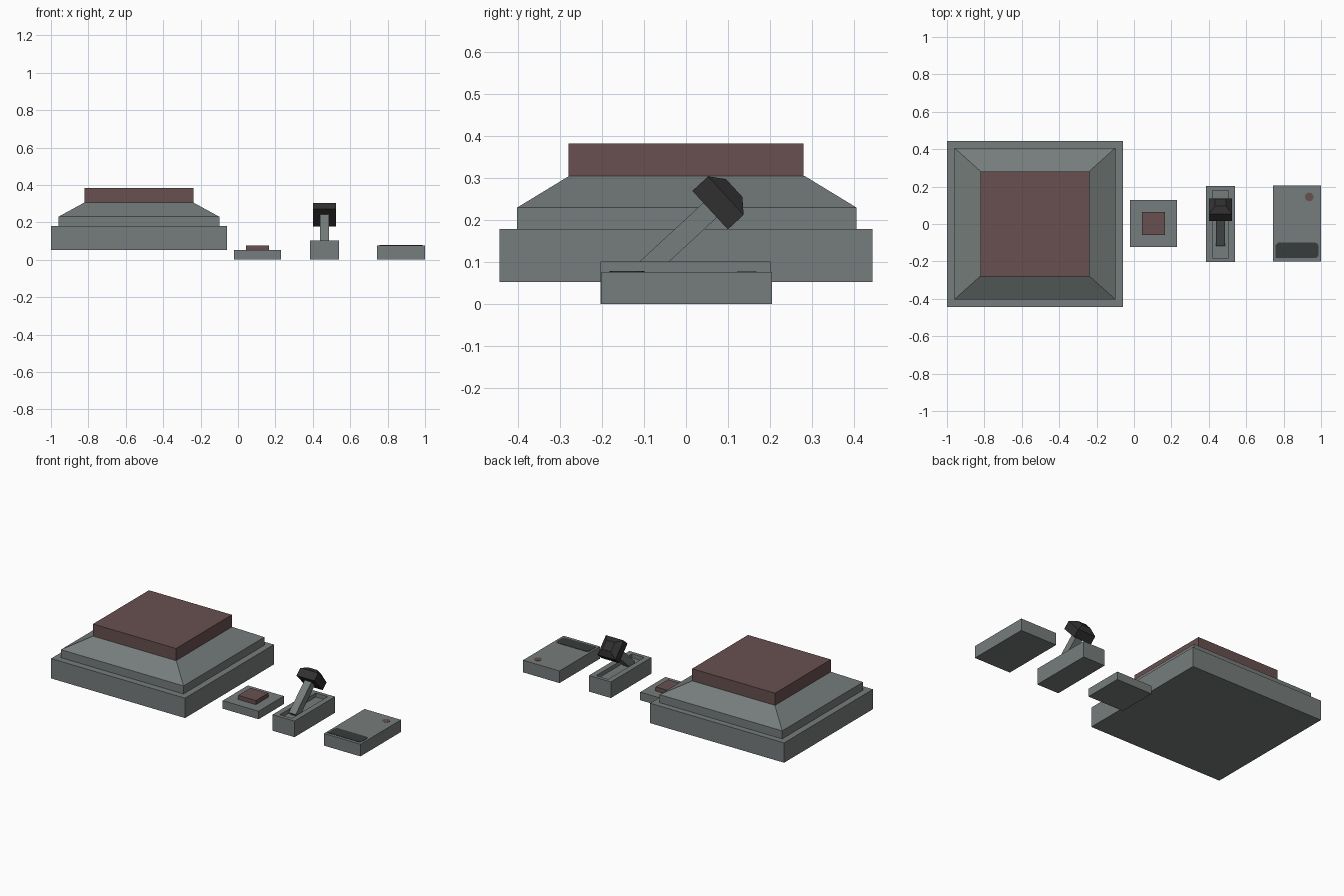
import bpy, bmesh, math
from mathutils import Matrix, Vector

if "Cube" in bpy.data.objects:
    bpy.data.objects.remove(bpy.data.objects["Cube"])


def material(name, rgb):
    m = bpy.data.materials.new(name)
    m.diffuse_color = (*rgb, 1)
    m.use_nodes = True
    m.node_tree.nodes["Principled BSDF"].inputs["Base Color"].default_value = m.diffuse_color
    return m


GREY = material("metal grey", (0.180, 0.205, 0.200))
RED = material("dull red", (0.140, 0.080, 0.080))
BLACK = material("knob black", (0.030, 0.030, 0.030))
DARK = material("slot dark grey", (0.040, 0.045, 0.045))


def finish(name, bm, mat):
    bmesh.ops.recalc_face_normals(bm, faces=bm.faces)
    me = bpy.data.meshes.new(name)
    bm.to_mesh(me)
    bm.free()
    me.materials.append(mat)
    ob = bpy.data.objects.new(name, me)
    bpy.context.collection.objects.link(ob)
    return ob


def stack(name, mat, cx, cy, levels, matrix=None):
    """Closed loft of rectangles: levels are (half x, half y, z)."""
    bm = bmesh.new()
    rings = [[bm.verts.new((cx + sx * hx, cy + sy * hy, z))
              for sx, sy in ((-1, -1), (1, -1), (1, 1), (-1, 1))]
             for hx, hy, z in levels]
    for a, b in zip(rings, rings[1:]):
        for i in range(4):
            j = (i + 1) % 4
            bm.faces.new((a[i], a[j], b[j], b[i]))
    bm.faces.new(rings[0])
    bm.faces.new(rings[-1])
    if matrix:
        bm.transform(matrix)
    return finish(name, bm, mat)


def plate(name, mat, outline, z0, z1):
    """Thin flat plate extruded from an outline."""
    bm = bmesh.new()
    f = bm.faces.new([bm.verts.new((x, y, z0)) for x, y in outline])
    r = bmesh.ops.extrude_face_region(bm, geom=[f])
    top = [v for v in r["geom"] if isinstance(v, bmesh.types.BMVert)]
    bmesh.ops.translate(bm, verts=top, vec=(0, 0, z1 - z0))
    return finish(name, bm, mat)


# Large floor button
stack("floor_button_base", GREY, -0.53, 0, [(0.47, 0.445, 0.053), (0.47, 0.445, 0.179)])
stack("floor_button_collar", GREY, -0.53, 0.002,
      [(0.43, 0.405, 0.179), (0.43, 0.405, 0.230), (0.291, 0.28, 0.306)])
stack("floor_button_pad", RED, -0.53, 0, [(0.291, 0.28, 0.306), (0.291, 0.28, 0.383)])

# Small push button
stack("push_button_base", GREY, 0.105, 0.003, [(0.126, 0.126, 0), (0.126, 0.126, 0.051)])
stack("push_button_pad", RED, 0.105, 0.003, [(0.062, 0.062, 0.051), (0.062, 0.062, 0.077)])

# Lever housing with a recessed slot in its top
LX = 0.4625
stack("lever_housing", GREY, LX, -0.001,
      [(0.077, 0.203, 0), (0.077, 0.203, 0.102), (0.042, 0.18, 0.102), (0.042, 0.18, 0.077)])

# Leaning lever shaft and tapered knob
tilt = Matrix.Translation((LX, 0.0575, 0.224)) @ Matrix.Rotation(math.radians(-47.3), 4, 'X')
stack("lever_shaft", GREY, 0, 0, [(0.024, 0.024, -0.215), (0.024, 0.024, 0.01)], tilt)
stack("lever_knob", BLACK, 0, 0,
      [(0.0625, 0.0625, 0), (0.0625, 0.0625, 0.051), (0.029, 0.029, 0.078)], tilt)

# Card reader: body, card slot and indicator lamp
stack("reader_body", GREY, 0.872, 0.002, [(0.128, 0.203, 0), (0.128, 0.203, 0.077)])
plate("reader_slot", DARK,
      [(0.757, -0.182), (0.968, -0.182), (0.981, -0.177), (0.987, -0.164),
       (0.987, -0.118), (0.981, -0.105), (0.968, -0.099), (0.770, -0.099), (0.757, -0.112)],
      0.074, 0.079)
plate("reader_lamp", RED,
      [(0.937 + 0.023 * math.cos(i * math.pi / 8), 0.145 + 0.023 * math.sin(i * math.pi / 8))
       for i in range(16)], 0.074, 0.078)
